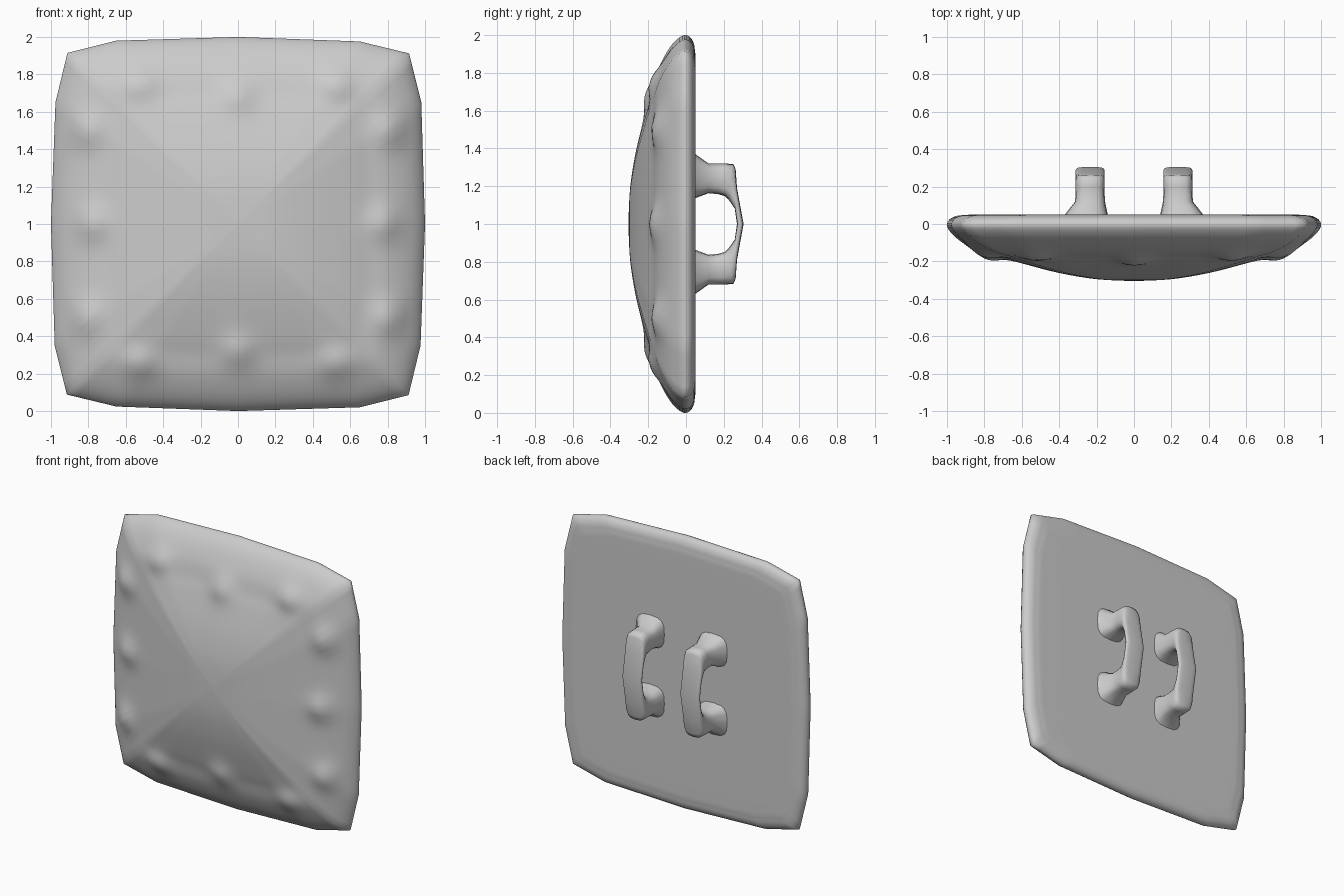
import bpy, bmesh, math
from mathutils import Vector

if "Cube" in bpy.data.objects:
    bpy.data.objects.remove(bpy.data.objects["Cube"])


def loft(name, rings):
    """Skin closed rings and cap both ends."""
    bm = bmesh.new()
    rows = [[bm.verts.new(p) for p in r] for r in rings]
    n = len(rows[0])
    for a, b in zip(rows, rows[1:]):
        for i in range(n):
            j = (i + 1) % n
            bm.faces.new((a[i], a[j], b[j], b[i]))
    for r in (rows[0], rows[-1]):
        bm.faces.new(r)
    bmesh.ops.recalc_face_normals(bm, faces=bm.faces)
    mesh = bpy.data.meshes.new(name)
    bm.to_mesh(mesh)
    bm.free()
    mesh.shade_smooth()
    obj = bpy.data.objects.new(name, mesh)
    bpy.context.collection.objects.link(obj)
    return obj


def smooth_path(pts, steps):
    """Catmull-Rom through the points."""
    p = [Vector(q) for q in pts]
    p = [p[0]] + p + [p[-1]]
    out = []
    for a, b, c, d in zip(p, p[1:], p[2:], p[3:]):
        for k in range(steps):
            t = k / steps
            out.append(0.5 * (2 * b + (c - a) * t + (2 * a - 5 * b + 4 * c - d) * t ** 2
                              + (3 * b - a - 3 * c + d) * t ** 3))
    return out + [p[-1]]


# Shield outline: one quarter, turned four times, edges subdivided
quarter = [(1, 0), (0.98, 0.65), (0.915, 0.912), (0.65, 0.976)]
corners = []
for k in range(4):
    for x, z in quarter:
        for _ in range(k):
            x, z = -z, x
        corners.append(Vector((x, z)))
outline = []
for a, b in zip(corners, corners[1:] + corners[:1]):
    n = max(3, round((b - a).length / 0.06))
    outline += [a.lerp(b, i / n) for i in range(n)]

# Soft bumps around the front border
bumps = []
for sx in (-1, 1):
    bumps += [(sx * 0.78, 0), (0, sx * 0.69)]
    for sz in (-1, 1):
        bumps += [(sx * 0.53, sz * 0.74), (sx * 0.81, sz * 0.5)]


def bump(x, z):
    return sum(0.034 * math.exp(-((x - u) ** 2 + (z - v) ** 2) / 0.0075) for u, v in bumps)


# Shield body: (scale of outline, y) from front centre round the rim to the back
profile = [(0.01, -0.305), (0.2, -0.295), (0.4, -0.262), (0.6, -0.21), (0.7, -0.178),
           (0.8, -0.152), (0.88, -0.118), (0.94, -0.082), (0.98, -0.045), (1.0, -0.01),
           (0.992, 0.018), (0.965, 0.038), (0.92, 0.047), (0.8, 0.05), (0.02, 0.05)]
rings = []
for s, y in smooth_path(profile, 4):
    s = min(s, 1.0)
    ring = []
    for p in outline:
        x, z = p * s
        dy = bump(x, z) * min(1, (1 - s) * 10) if y < -0.01 else 0
        ring.append((x, y - dy, z + 1))
    rings.append(ring)
loft("shield_body", rings)

# Handles: outer (y, z), inner (y, z), half width, x centre; upper half then mirrored
half = [((0.02, 0.39), (0.02, 0.13), 0.125, 0.262),
        ((0.05, 0.37), (0.05, 0.137), 0.115, 0.255),
        ((0.12, 0.32), (0.12, 0.163), 0.08, 0.235),
        ((0.20, 0.32), (0.17, 0.158), 0.077, 0.235),
        ((0.25, 0.318), (0.205, 0.148), 0.077, 0.235),
        ((0.263, 0.29), (0.225, 0.13), 0.077, 0.235),
        ((0.27, 0.19), (0.258, 0.082), 0.077, 0.235)]
middle = [((0.305, 0), (0.27, 0), 0.077, 0.235)]
lower = [((o[0], -o[1]), (i[0], -i[1]), w, c) for o, i, w, c in reversed(half)]


def rounded(v):
    return math.copysign(abs(v) ** 0.65, v)


for side, label in ((-1, "left"), (1, "right")):
    rings = []
    for o, i, w, c in half + middle + lower:
        o, i = Vector(o), Vector(i)
        ring = []
        for k in range(16):
            a = math.tau * k / 16
            q = (o + i) / 2 + (o - i) / 2 * rounded(math.sin(a))
            ring.append((side * (c + w * rounded(math.cos(a))), q.x, q.y + 1))
        rings.append(ring)
    loft("handle_" + label, rings)
